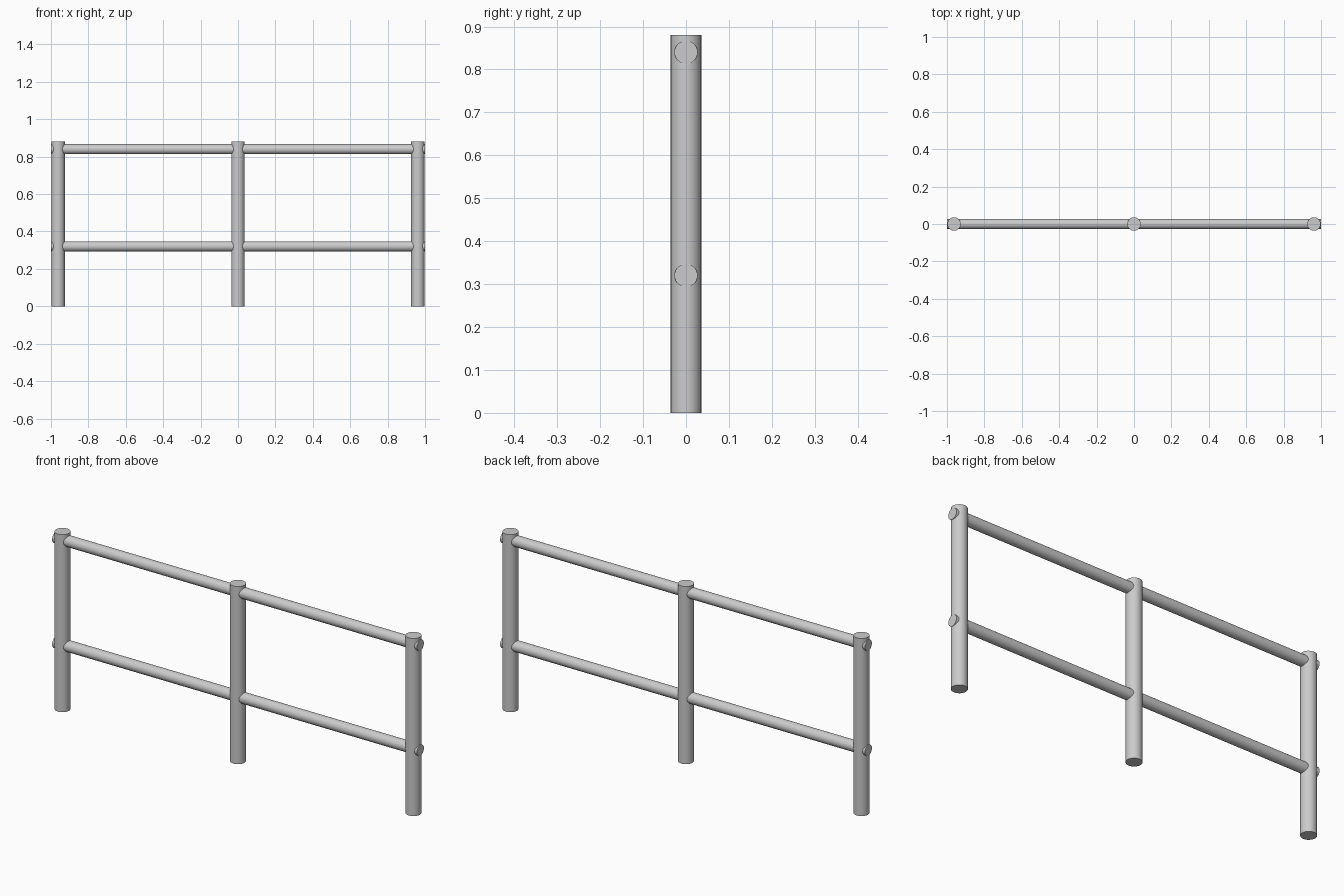
import bpy
from math import pi, radians

if "Cube" in bpy.data.objects:
    bpy.data.objects.remove(bpy.data.objects["Cube"])


def pole(name, radius, length, location, rotation=(0, 0, 0)):
    bpy.ops.mesh.primitive_cylinder_add(vertices=24, radius=radius, depth=length,
                                        location=location, rotation=rotation)
    obj = bpy.context.object
    obj.name = name
    bpy.ops.object.shade_smooth_by_angle(angle=radians(30))
    return obj


# Three upright posts
POST_HEIGHT = 0.88
for label, x in (("left", -0.962), ("middle", 0), ("right", 0.962)):
    pole(f"{label}_post", 0.036, POST_HEIGHT, (x, 0, POST_HEIGHT / 2))

# Two full-length rails running through the posts
for label, z in (("lower", 0.32), ("upper", 0.84)):
    pole(f"{label}_rail", 0.027, 2.0, (0, 0, z), (0, pi / 2, 0))
